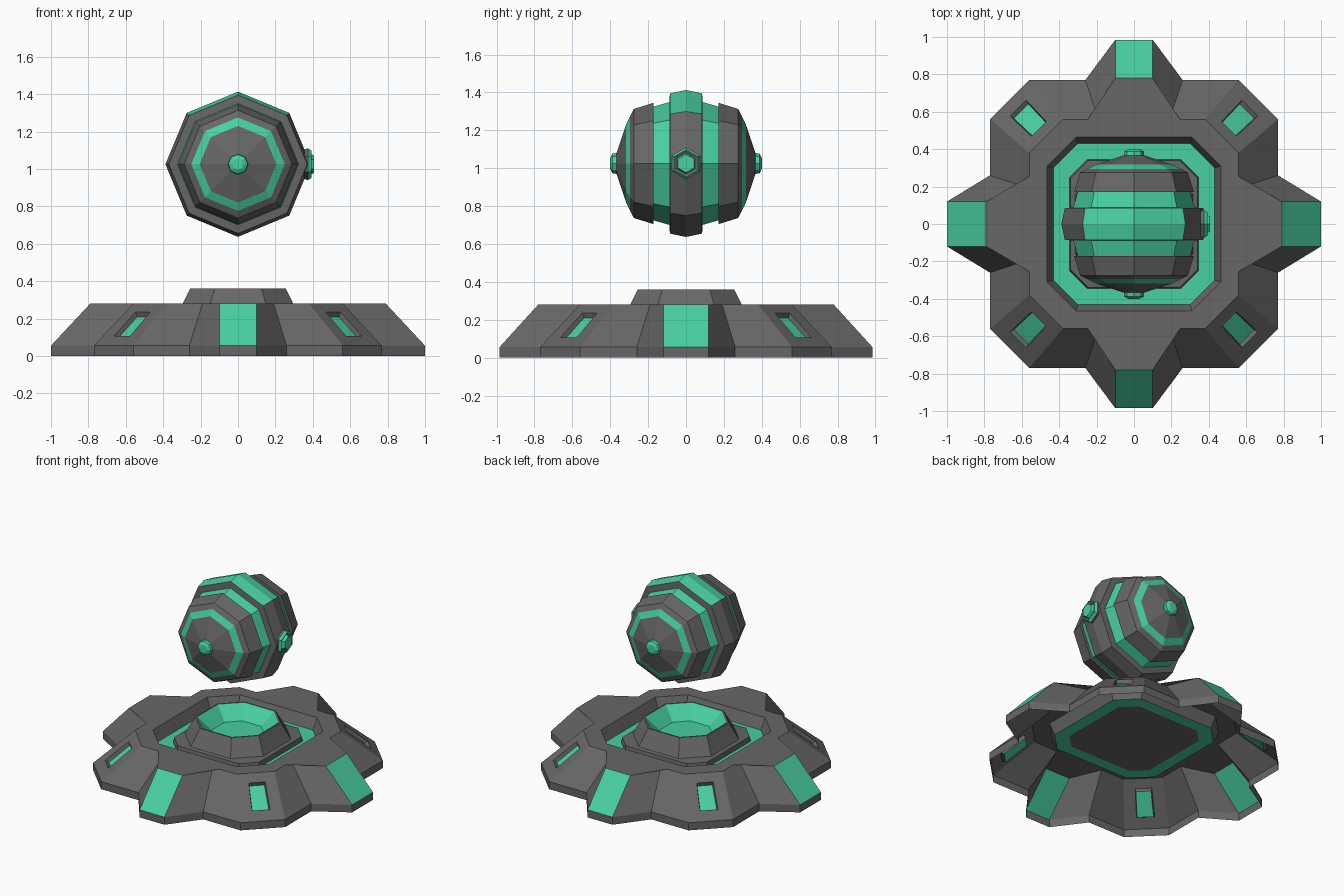
import bpy, bmesh, math
from mathutils import Vector

cube = bpy.data.objects.get("Cube")
if cube:
    bpy.data.objects.remove(cube, do_unlink=True)


def material(name, rgb):
    m = bpy.data.materials.new(name)
    m.use_nodes = True
    m.diffuse_color = (*rgb, 1)
    bsdf = m.node_tree.nodes["Principled BSDF"]
    bsdf.inputs["Base Color"].default_value = (*rgb, 1)
    bsdf.inputs["Roughness"].default_value = 0.7
    return m


MATS = [material("dark grey metal", (0.135, 0.135, 0.135)),
        material("glowing green", (0.065, 0.63, 0.35))]
GREY, GREEN = 0, 1


def finish(name, bm, open_top=None):
    """Turn a bmesh into an object with outward normals."""
    bmesh.ops.recalc_face_normals(bm, faces=bm.faces)
    if open_top and open_top.normal.z < 0:
        bmesh.ops.reverse_faces(bm, faces=bm.faces)
    me = bpy.data.meshes.new(name)
    bm.to_mesh(me)
    bm.free()
    for m in MATS:
        me.materials.append(m)
    ob = bpy.data.objects.new(name, me)
    bpy.context.collection.objects.link(ob)
    return ob


def face(bm, verts, mat=GREY):
    f = bm.faces.new(verts)
    f.material_index = mat
    return f


def four_way(points, z):
    """Reflect one quadrant of points (from +y round to +x) into a full loop."""
    rev = points[::-1]
    loop = (points + [(x, -y) for x, y in rev]
            + [(-x, -y) for x, y in points] + [(-x, y) for x, y in rev])
    return [(x, y, z) for x, y in loop]


def octagon(half, corner, z):
    return four_way([(corner, half), (half, corner)], z)


def ring(bm, loop):
    return [bm.verts.new(p) for p in loop]


def bridge(bm, a, b, mat=GREY, skip=()):
    n = len(a)
    for i in range(n):
        if i not in skip:
            j = (i + 1) % n
            face(bm, (a[i], a[j], b[j], b[i]), mat)


def lathe(name, profile, mats, sides, axis, centre):
    """Faceted solid of (distance, radius) rings along an axis, one corner up."""
    bm = bmesh.new()
    axis, up, centre = Vector(axis), Vector((0, 0, 1)), Vector(centre)
    side = axis.cross(up)
    rings = []
    for h, r in profile:
        mid = centre + axis * h
        if r == 0:
            rings.append([bm.verts.new(mid)])
        else:
            angles = [2 * math.pi * i / sides for i in range(sides)]
            rings.append(ring(bm, [mid + r * (up * math.cos(t) + side * math.sin(t))
                                   for t in angles]))
    for a, b, m in zip(rings, rings[1:], mats):
        if len(b) == 1:
            for i in range(sides):
                face(bm, (a[i], a[(i + 1) % sides], b[0]), m)
        else:
            bridge(bm, a, b, m)
    face(bm, rings[0])
    if len(rings[-1]) > 1:
        face(bm, rings[-1], mats[-1])
    return finish(name, bm)


# Star-shaped base shell, open underneath
bm = bmesh.new()
rim = [(0.10, 0.985), (0.26, 0.77), (0.56, 0.77), (0.77, 0.56), (0.77, 0.26), (1.0, 0.12)]
top = [(0.10, 0.78), (0.19, 0.56), (0.38, 0.56), (0.56, 0.38), (0.56, 0.19), (0.79, 0.12)]
r0, r1 = ring(bm, four_way(rim, 0)), ring(bm, four_way(rim, 0.055))
t = ring(bm, four_way(top, 0.28))
bridge(bm, r0, r1)
arm_tips = [5, 11, 17, 23]
corners = [2, 8, 14, 20]
bridge(bm, r1, t, GREY, arm_tips + corners)
for i in arm_tips:
    j = (i + 1) % 24
    face(bm, (r1[i], r1[j], t[j], t[i]), GREEN)

# Recessed windows in the four corner slopes
for i in corners:
    quad = [r1[i], r1[i + 1], t[i + 1], t[i]]
    a, b, c, d = [v.co.copy() for v in quad]
    n = (b - a).cross(d - a).normalized()
    if n.z < 0:
        n = -n

    def on_slope(u, v, depth=0):
        return a.lerp(b, u).lerp(d.lerp(c, u), v) - n * depth

    def window(u, v0, v1, depth):
        return ring(bm, [on_slope(u, v0, depth), on_slope(1 - u, v0, depth),
                         on_slope(1 - u, v1, depth), on_slope(u, v1, depth)])
    outer = window(0.29, 0.23, 0.80, 0)
    inner = window(0.31, 0.26, 0.77, 0.025)
    bridge(bm, quad, outer)
    bridge(bm, outer, inner)
    face(bm, inner, GREEN)

# Flat deck around the well, then the well wall and its green floor ring
o = ring(bm, octagon(0.465, 0.31, 0.28))
for k in range(4):
    q, w = t[6 * k:6 * k + 6], o[2 * k:2 * k + 2]
    face(bm, (q[0], q[1], q[2], w[0]))
    deck = face(bm, (q[2], q[3], w[1], w[0]))
    face(bm, (q[3], q[4], q[5], w[1]))
    face(bm, (q[5], t[(6 * k + 6) % 24], o[(2 * k + 2) % 8], w[1]))
well = ring(bm, octagon(0.43, 0.30, 0.20))
floor_edge = ring(bm, octagon(0.345, 0.25, 0.20))
bridge(bm, o, well)
bridge(bm, well, floor_edge, GREEN)
bm.normal_update()
finish("star_base", bm, deck)

# Pedestal with a green bowl in its top
bm = bmesh.new()
levels = [(0.345, 0.25, 0.20), (0.34, 0.245, 0.235), (0.315, 0.16, 0.24),
          (0.255, 0.125, 0.36), (0.245, 0.12, 0.36), (0.16, 0.075, 0.27)]
loops = [ring(bm, octagon(*lv)) for lv in levels]
for i, m in enumerate([GREY, GREY, GREY, GREY, GREEN]):
    bridge(bm, loops[i], loops[i + 1], m)
face(bm, loops[0])
face(bm, loops[-1], GREEN)
finish("pedestal_bowl", bm)

# Floating orb: green core, raised middle band, two end caps
CENTRE = (0, 0, 1.025)
lathe("orb_core", [(-0.19, 0.295), (-0.085, 0.325), (0.085, 0.325), (0.19, 0.295)],
      [GREEN] * 3, 8, (0, 1, 0), CENTRE)
band = lathe("orb_band", [(-0.09, 0.30), (-0.085, 0.37), (0, 0.388), (0.085, 0.37), (0.09, 0.30)],
             [GREY] * 4, 8, (0, 1, 0), CENTRE)
for p in band.data.polygons:
    if p.center.z > CENTRE[2] + 0.25 and abs(p.normal.y) < 0.9:
        p.material_index = GREEN

for label, s in (("front", -1), ("back", 1)):
    lathe(label + "_cap",
          [(0.17, 0.28), (0.172, 0.32), (0.275, 0.288), (0.295, 0.25), (0.317, 0.205), (0.385, 0)],
          [GREY, GREY, GREY, GREEN, GREY], 8, (0, s, 0), CENTRE)
    lathe(label + "_stud", [(0.365, 0.055), (0.388, 0.052), (0.40, 0.03)],
          [GREEN] * 2, 8, (0, s, 0), CENTRE)

# Six-sided port on the left of the orb
lathe("side_port",
      [(0.34, 0.075), (0.375, 0.085), (0.393, 0.072), (0.385, 0.056), (0.405, 0.048)],
      [GREY, GREEN, GREY, GREEN], 6, (1, 0, 0), CENTRE)
